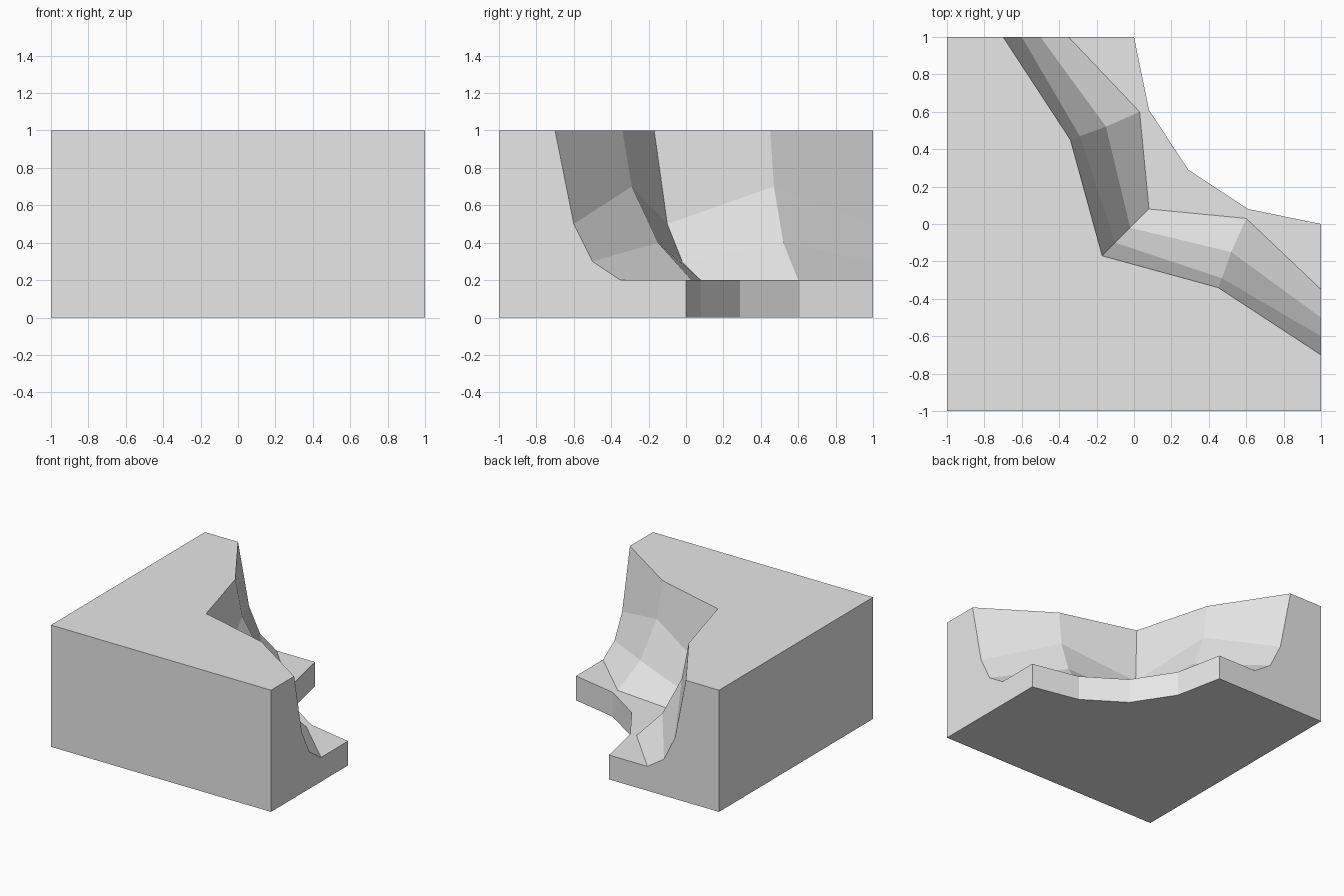
import bpy
import bmesh

default_cube = bpy.data.objects.get("Cube")
if default_cube:
    bpy.data.objects.remove(default_cube, do_unlink=True)

# Plain rock colour
stone = bpy.data.materials.new("light_grey_stone")
stone.use_nodes = True
grey = (0.8, 0.8, 0.8, 1)
stone.diffuse_color = grey
stone.node_tree.nodes["Principled BSDF"].inputs["Base Color"].default_value = grey

# Cliff cross-sections from rim to foot, then ledge edge and base
end = [(1, -.7, 1), (1, -.6, .5), (1, -.5, .3), (1, -.35, .2), (1, 0, .2), (1, 0, 0)]
middle = [(.45, -.34, 1), (.47, -.29, .7), (.52, -.15, .4), (.6, .03, .2),
          (.61, .08, .2), (.61, .08, 0)]
corner = [(d, d, z) for d, z in
          [(-.17, 1), (-.1, .5), (-.02, .3), (.08, .2), (.29, .2), (.29, 0)]]


def mirrored(section):
    """Reflect a cross-section across the diagonal."""
    return [(y, x, z) for x, y, z in section]


bm = bmesh.new()
sections = [[bm.verts.new(p) for p in s]
            for s in (end, middle, corner, mirrored(middle), mirrored(end))]

# Eroded inner cliff, ledge and ledge edge
for a, b in zip(sections, sections[1:]):
    for i in range(len(a) - 1):
        bm.faces.new((a[i], b[i], b[i + 1], a[i + 1]))

# Outer corners of the block, each as a top and bottom pair
left_top, left_low = [bm.verts.new((1, -1, z)) for z in (1, 0)]
front_top, front_low = [bm.verts.new((-1, -1, z)) for z in (1, 0)]
back_top, back_low = [bm.verts.new((-1, 1, z)) for z in (1, 0)]

# Plateau and underside
bm.faces.new([s[0] for s in sections] + [back_top, front_top, left_top])
bm.faces.new([s[-1] for s in sections] + [back_low, front_low, left_low])

# Cut ends and plain outer walls
bm.faces.new(sections[0] + [left_low, left_top])
bm.faces.new(sections[-1] + [back_low, back_top])
bm.faces.new((left_top, left_low, front_low, front_top))
bm.faces.new((front_top, front_low, back_low, back_top))
bmesh.ops.recalc_face_normals(bm, faces=bm.faces)

mesh = bpy.data.meshes.new("cliff_corner")
bm.to_mesh(mesh)
bm.free()
mesh.materials.append(stone)
cliff = bpy.data.objects.new("cliff_corner", mesh)
bpy.context.collection.objects.link(cliff)
